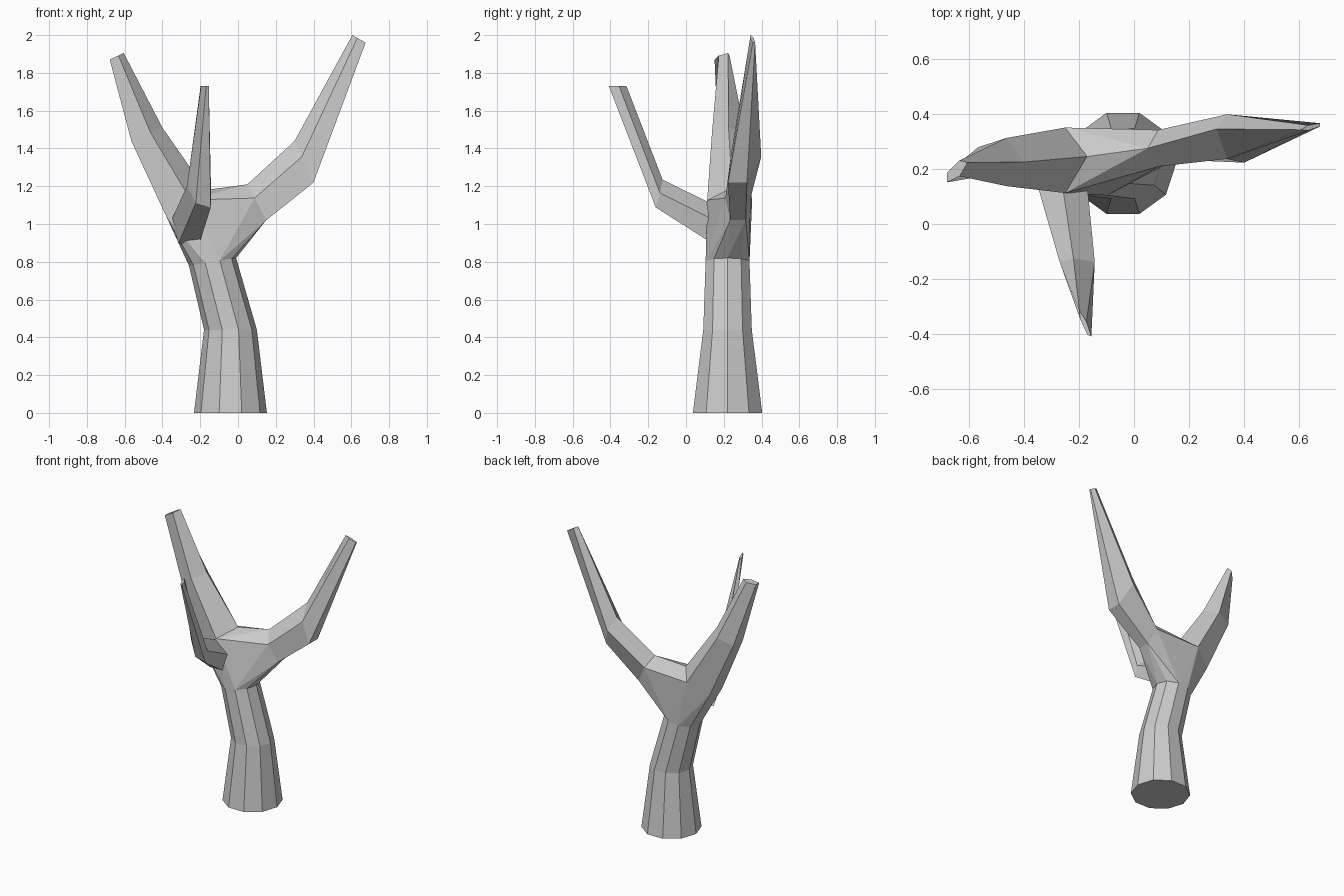
import bpy, bmesh
from math import cos, sin, tau
from mathutils import Vector

cube = bpy.data.objects.get("Cube")
if cube:
    bpy.data.objects.remove(cube)

bark = bpy.data.materials.new("grey_bark")
bark.use_nodes = True
bark.diffuse_color = (0.6, 0.6, 0.6, 1)
bark.node_tree.nodes["Principled BSDF"].inputs["Base Color"].default_value = bark.diffuse_color

bm = bmesh.new()


def ring(sides, centre, apex, side):
    """Planar loop around centre; apex and side are its two half-axes."""
    c, a, s = Vector(centre), Vector(apex), Vector(side)
    angles = [tau * i / sides for i in range(sides)]
    return [bm.verts.new(c + a * cos(t) + s * sin(t)) for t in angles]


def limb(sides, stations, cap_start=False):
    """Loft rings along a limb, close the free end, return the loops."""
    loops = [ring(sides, *station) for station in stations]
    for low, high in zip(loops, loops[1:]):
        for i in range(sides):
            j = (i + 1) % sides
            bm.faces.new((low[i], low[j], high[j], high[i]))
    bm.faces.new(loops[0] if cap_start else loops[-1])
    return loops


# Trunk: ten sides, flared foot, leaning upper half
trunk = limb(10, [
    ((-.04, .22, 0), (.193, 0, 0), (0, .193, 0)),
    ((-.04, .22, .44), (.14, 0, 0), (0, .135, 0)),
    ((-.135, .22, .8), (.125, 0, .02), (0, .122, 0)),
], cap_start=True)

# Left branch: the longest one, bending upward
left = limb(5, [
    ((.105, .275, 1.105), (-.055, 0, .105), (0, .07, 0)),
    ((.355, .305, 1.318), (-.055, .04, .122), (0, .085, 0)),
    ((.644, .352, 1.978), (-.039, -.01, .022), (0, .01, 0)),
])

# Right branch: thick at the root, tapering to a point
right = limb(5, [
    ((-.286, .225, 1.103), (.116, .02, .077), (0, .125, 0)),
    ((-.491, .225, 1.471), (.091, 0, .039), (0, .092, 0)),
    ((-.646, .193, 1.886), (.041, .03, .019), (0, .03, 0)),
])

# Front branch: rooted inside the fork, with a sharp knee
limb(5, [
    ((-.26, .14, .99), (0, 0, .115), (.095, 0, 0)),
    ((-.2, -.144, 1.16), (-.02, .02, .075), (.067, 0, -.02)),
    ((-.178, -.365, 1.73), (-.02, .05, 0), (.012, -.005, 0)),
])

# Fork: hull bridging the trunk and the two main branches, open at each joint
joints = [trunk[-1], left[0], right[0]]
hull = bmesh.ops.convex_hull(bm, input=sum(joints, []))
for face in [g for g in hull["geom"] if isinstance(g, bmesh.types.BMFace)]:
    if any(set(face.verts) <= set(loop) for loop in joints):
        bm.faces.remove(face)

bmesh.ops.recalc_face_normals(bm, faces=bm.faces)
mesh = bpy.data.meshes.new("tree_trunk")
bm.to_mesh(mesh)
bm.free()
mesh.materials.append(bark)
tree = bpy.data.objects.new("bare_tree", mesh)
bpy.context.collection.objects.link(tree)
